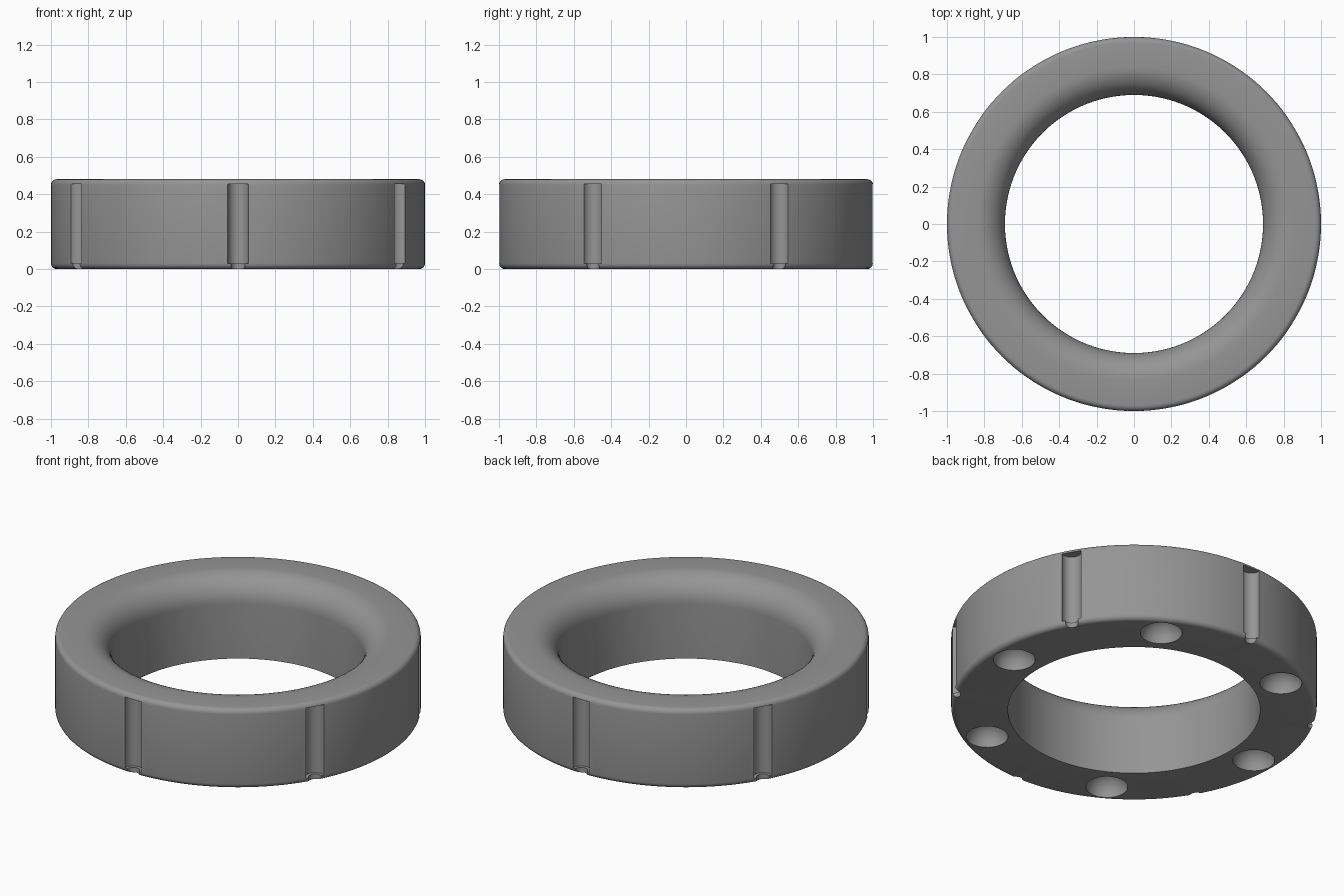
import bpy, bmesh, math
from mathutils import Matrix, Vector

if "Cube" in bpy.data.objects:
    bpy.data.objects.remove(bpy.data.objects["Cube"])

SEG = 144
H = 0.48

grey = bpy.data.materials.new("mid_grey")
grey.diffuse_color = (0.3, 0.3, 0.3, 1)
grey.use_nodes = True
grey.node_tree.nodes["Principled BSDF"].inputs["Base Color"].default_value = grey.diffuse_color


def make_object(name, bm):
    mesh = bpy.data.meshes.new(name)
    bmesh.ops.recalc_face_normals(bm, faces=bm.faces)
    bm.to_mesh(mesh)
    bm.free()
    mesh.materials.append(grey)
    ob = bpy.data.objects.new(name, mesh)
    bpy.context.collection.objects.link(ob)
    return ob


def arc(cx, cz, r, a0, a1, n):
    """Points of a fillet arc in the radius / height plane."""
    return [(cx + r * math.cos(math.radians(a0 + (a1 - a0) * i / n)),
             cz + r * math.sin(math.radians(a0 + (a1 - a0) * i / n)))
            for i in range(n + 1)]


# Ring body: flared bore at the top, small fillets on the outer rim
profile = [(0.69, 0.0)]
profile += arc(0.97, 0.03, 0.03, -90, 0, 5)
profile += arc(0.97, H - 0.03, 0.03, 0, 90, 5)
profile += arc(0.84, H - 0.15, 0.15, 90, 180, 12)
bm = bmesh.new()
rings = [[bm.verts.new((r * math.cos(t), r * math.sin(t), z)) for r, z in profile]
         for t in (2 * math.pi * i / SEG for i in range(SEG))]
n = len(profile)
for i in range(SEG):
    a, b = rings[i], rings[(i + 1) % SEG]
    for j in range(n):
        k = (j + 1) % n
        bm.faces.new((a[j], b[j], b[k], a[k]))
ring = make_object("ring_body", bm)


def cylinder(bm, r, z0, z1, angle):
    pos = Vector((math.cos(angle), math.sin(angle), (z0 + z1) / 2))
    bmesh.ops.create_cone(bm, cap_ends=True, segments=32, radius1=r, radius2=r,
                          depth=z1 - z0, matrix=Matrix.Translation(pos))


# Cutters: side grooves, narrower drains under them, round sockets underneath
grooves, drains, sockets = bmesh.new(), bmesh.new(), bmesh.new()
for k in range(6):
    t = math.radians(60 * k)
    cylinder(grooves, 0.055, 0.03, 0.455, t + math.radians(30))
    cylinder(drains, 0.037, -0.05, 0.06, t + math.radians(30))
    bmesh.ops.create_uvsphere(
        sockets, u_segments=32, v_segments=16, radius=0.115,
        matrix=Matrix.Translation((0.855 * math.cos(t), 0.855 * math.sin(t), -0.003)))

cutters = [make_object("groove_cutter", grooves),
           make_object("drain_cutter", drains),
           make_object("socket_cutter", sockets)]
bpy.context.view_layer.objects.active = ring
ring.select_set(True)
for c in cutters:
    c.hide_render = True
    mod = ring.modifiers.new(c.name, 'BOOLEAN')
    mod.operation = 'DIFFERENCE'
    mod.solver = 'EXACT'
    mod.object = c
    bpy.ops.object.modifier_apply(modifier=mod.name)
for c in cutters:
    bpy.data.objects.remove(c)

bpy.ops.object.shade_smooth_by_angle(angle=math.radians(30))
